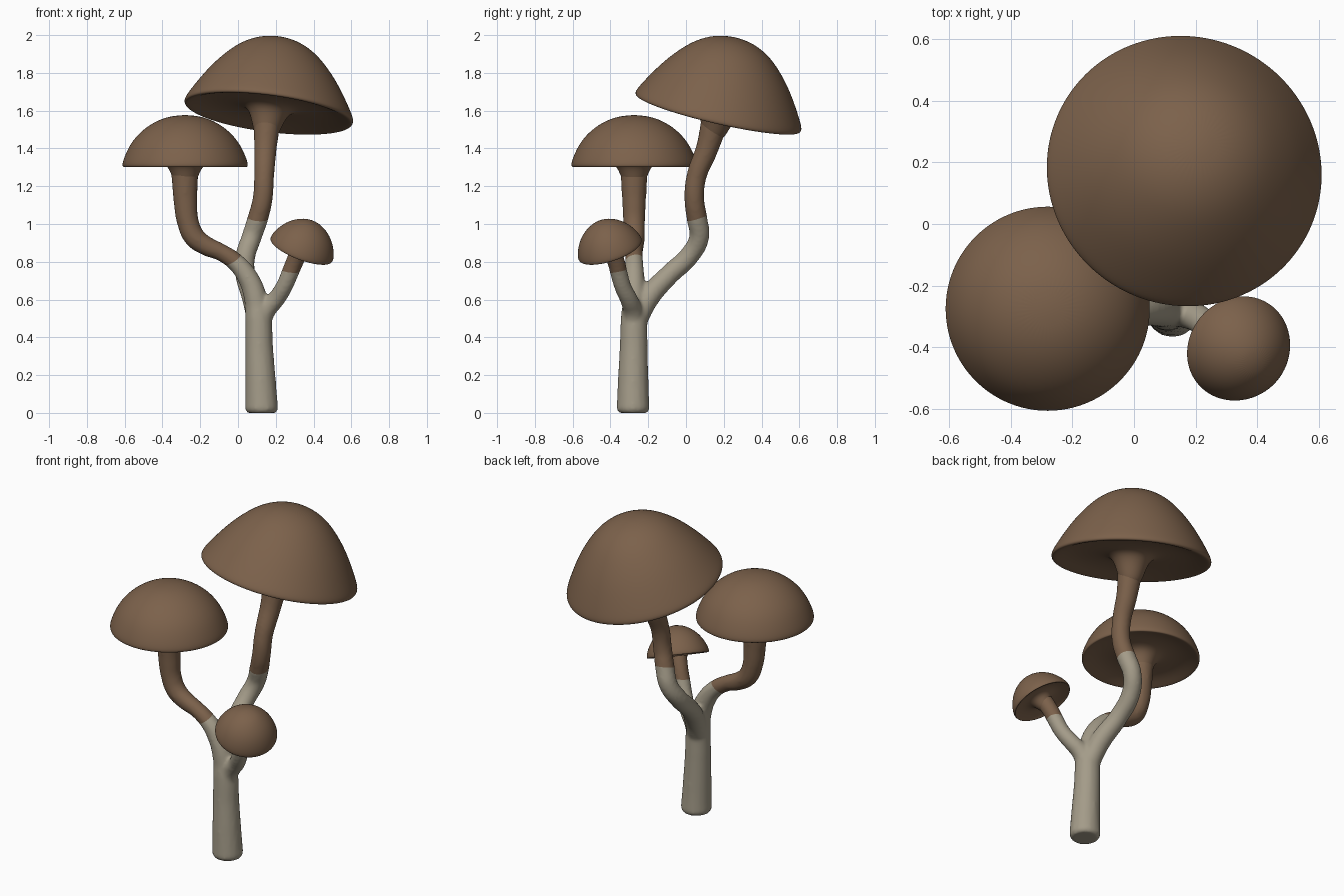
import bpy, bmesh, math
from mathutils import Vector, Matrix

if "Cube" in bpy.data.objects:
    bpy.data.objects.remove(bpy.data.objects["Cube"])


def material(name, rgb):
    m = bpy.data.materials.new(name)
    m.diffuse_color = (*rgb, 1)
    m.use_nodes = True
    m.node_tree.nodes["Principled BSDF"].inputs["Base Color"].default_value = m.diffuse_color
    return m


pale = material("pale_stem", (0.37, 0.33, 0.25))
brown = material("cap_brown", (0.20, 0.12, 0.07))


def activate(ob):
    bpy.ops.object.select_all(action='DESELECT')
    ob.select_set(True)
    bpy.context.view_layer.objects.active = ob


def tube(name, pts):
    """Round tapered tube through (x, y, z, radius) points."""
    cu = bpy.data.curves.new(name, 'CURVE')
    cu.dimensions = '3D'
    cu.bevel_depth = 1.0
    cu.bevel_resolution = 6
    cu.resolution_u = 6
    cu.use_fill_caps = True
    sp = cu.splines.new('BEZIER')
    sp.bezier_points.add(len(pts) - 1)
    for bp, (x, y, z, r) in zip(sp.bezier_points, pts):
        bp.co = (x, y, z)
        bp.radius = r
        bp.handle_left_type = bp.handle_right_type = 'AUTO'
    ob = bpy.data.objects.new(name, cu)
    bpy.context.collection.objects.link(ob)
    activate(ob)
    bpy.ops.object.convert(target='MESH')
    return bpy.context.view_layer.objects.active


def cap(name, centre, normal, R, s, dome):
    """Lathed cap: dome profile, hollow underside and collar around the stem."""
    under = [(R * .97, -.006), (R * .92, 0.0), (R * .7, R * .08), (s * 2, R * .08),
             (s * 1.35, 0), (s, -R * .18), (s * .7, -R * .32), (0, -R * .32)]
    bm = bmesh.new()
    vs = [bm.verts.new((r, 0, h)) for r, h in dome + under]
    es = [bm.edges.new(p) for p in zip(vs, vs[1:])]
    bmesh.ops.spin(bm, geom=vs + es, cent=(0, 0, 0), axis=(0, 0, 1),
                   angle=2 * math.pi, steps=40)
    bmesh.ops.remove_doubles(bm, verts=bm.verts[:], dist=1e-4)
    bmesh.ops.recalc_face_normals(bm, faces=bm.faces[:])
    for f in bm.faces:
        f.smooth = True
    rot = Vector((0, 0, 1)).rotation_difference(Vector(normal)).to_matrix().to_4x4()
    bm.transform(Matrix.Translation(centre) @ rot)
    me = bpy.data.meshes.new(name)
    bm.to_mesh(me)
    bm.free()
    me.materials.append(brown)
    ob = bpy.data.objects.new(name, me)
    bpy.context.collection.objects.link(ob)
    sub = ob.modifiers.new("smooth", 'SUBSURF')
    sub.levels = sub.render_levels = 2


# Trunk and three branches
trunk = tube("stems", [(.125, -.28, 0, .076), (.125, -.28, .02, .088), (.12, -.28, .15, .082),
                       (.112, -.277, .35, .074), (.108, -.275, .5, .071), (.1, -.272, .58, .064)])
tall = tube("tall_branch", [
    (.108, -.27, .48, .06), (.08, -.2, .61, .06), (.04, -.09, .73, .054), (.04, .02, .835, .053),
    (.072, .07, .93, .053), (.105, .058, 1.03, .055), (.13, .044, 1.13, .053),
    (.138, .055, 1.25, .053), (.145, .112, 1.4, .06), (.153, .145, 1.52, .07), (.165, .17, 1.66, .08)])
left = tube("left_branch", [
    (.108, -.275, .48, .065), (.09, -.275, .62, .061), (.05, -.275, .72, .055),
    (-.015, -.275, .8, .048), (-.09, -.275, .85, .046), (-.17, -.275, .885, .052),
    (-.23, -.275, .93, .057), (-.265, -.275, 1.01, .058), (-.278, -.275, 1.12, .063),
    (-.281, -.275, 1.22, .069), (-.283, -.275, 1.38, .08)])
small = tube("small_branch", [
    (.115, -.278, .46, .055), (.15, -.283, .545, .052), (.2, -.302, .6, .047),
    (.245, -.335, .67, .045), (.275, -.355, .74, .046), (.3, -.37, .8, .047), (.34, -.405, .89, .05)])

# Blend them into one smooth body
activate(trunk)
for ob in (tall, left, small):
    ob.select_set(True)
bpy.ops.object.join()
bm = bmesh.new()
bm.from_mesh(trunk.data)
bmesh.ops.remove_doubles(bm, verts=bm.verts[:], dist=1e-5)
bmesh.ops.recalc_face_normals(bm, faces=bm.faces[:])
bm.to_mesh(trunk.data)
bm.free()
rem = trunk.modifiers.new("blend", 'REMESH')
rem.mode = 'VOXEL'
rem.voxel_size = .01
sm = trunk.modifiers.new("soften", 'SMOOTH')
sm.factor = .5
sm.iterations = 8
activate(trunk)
for m in ("blend", "soften"):
    bpy.ops.object.modifier_apply(modifier=m)

# Cut a clean colour line across each branch, brown above it
lines = [
    (Vector((.1, .055, 1.03)), Vector((.1, -.3, 1)), lambda c: c.y > -.15),
    (Vector((-.02, -.275, .815)), Vector((-.55, -.25, .8)), lambda c: c.x < .06 and c.y < -.19 and c.z > .7),
    (Vector((.275, -.355, .752)), Vector((.1, -.2, 1)), lambda c: c.x > .18 and c.z > .6),
]
bm = bmesh.new()
bm.from_mesh(trunk.data)
for co, no, _ in lines:
    bmesh.ops.bisect_plane(bm, geom=bm.verts[:] + bm.edges[:] + bm.faces[:], plane_co=co, plane_no=no)
for f in bm.faces:
    c = f.calc_center_median()
    f.material_index = int(any(inside(c) and (c - co).dot(no) > 0 for co, no, inside in lines))
    f.smooth = True
bm.to_mesh(trunk.data)
bm.free()
trunk.data.materials.clear()
trunk.data.materials.append(pale)
trunk.data.materials.append(brown)
bm = bmesh.new()
bm.from_mesh(trunk.data)
for f in bm.faces:
    c = f.calc_center_median()
    f.material_index = int(any(inside(c) and (c - co).dot(no) > 0 for co, no, inside in lines))
bm.to_mesh(trunk.data)
bm.free()

# Caps
cap("tall_cap", (.162, .17, 1.59), (.13, .23, 1), .45, .075,
    [(0, .412), (.1, .398), (.18, .362), (.25, .307), (.33, .217), (.39, .127),
     (.435, .05), (.454, .012), (.449, -.004)])
cap("left_cap", (-.28, -.275, 1.308), (0, 0, 1), .332, .068,
    [(0, .27), (.09, .261), (.17, .23), (.24, .178), (.29, .118), (.322, .05),
     (.335, .008), (.33, -.006)])
cap("small_cap", (.337, -.402, .866), (.38, -.33, 1), .175, .044,
    [(0, .165), (.05, .158), (.1, .13), (.14, .09), (.167, .042), (.178, .006), (.174, -.006)])
